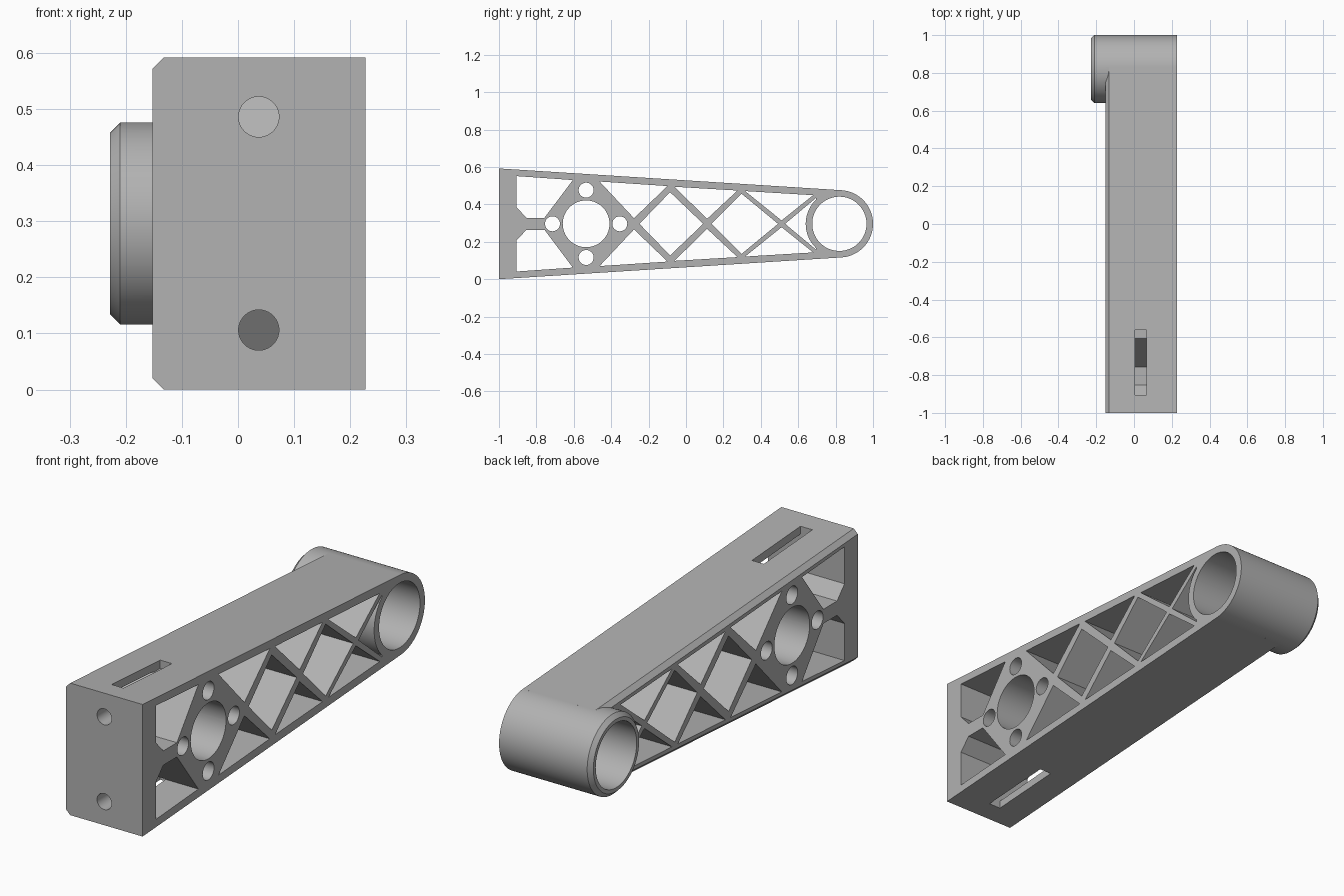
import bpy, bmesh, math
from mathutils import Matrix, Vector

cube = bpy.data.objects.get("Cube")
if cube:
    bpy.data.objects.remove(cube, do_unlink=True)

MID = 0.296                      # mirror height of the arm
X_SIDE, X_BOSS, X_FLAT = -0.152, -0.228, 0.227
END_Y, END_R, CHAMFER = 0.82, 0.18, 0.02

grey = bpy.data.materials.new("plain grey")
grey.use_nodes = True
colour = (0.445, 0.445, 0.445, 1)
grey.diffuse_color = colour
grey.node_tree.nodes["Principled BSDF"].inputs["Base Color"].default_value = colour


def loft(bm, rings):
    """Skin a list of rings of points and cap both ends."""
    rows = [[bm.verts.new(p) for p in ring] for ring in rings]
    n = len(rows[0])
    for a, b in zip(rows, rows[1:]):
        for i in range(n):
            j = (i + 1) % n
            bm.faces.new((a[i], a[j], b[j], b[i]))
    bm.faces.new(rows[0])
    bm.faces.new(rows[-1])


def prism(bm, outline, x0=-0.4, x1=0.4):
    loft(bm, [[(x, y, z) for y, z in outline] for x in (x0, x1)])


def circle(y, z, r, n=64):
    return [(y + r * math.cos(math.tau * i / n), z + r * math.sin(math.tau * i / n))
            for i in range(n)]


def flip(outline):
    return [(y, 2 * MID - z) for y, z in outline]


def make(name, bm):
    bmesh.ops.recalc_face_normals(bm, faces=bm.faces)
    mesh = bpy.data.meshes.new(name)
    bm.to_mesh(mesh)
    bm.free()
    mesh.materials.append(grey)
    ob = bpy.data.objects.new(name, mesh)
    bpy.context.collection.objects.link(ob)
    return ob


def combine(target, tool, operation):
    tool.hide_render = True
    mod = target.modifiers.new(operation.lower(), "BOOLEAN")
    mod.operation, mod.solver, mod.object = operation, "EXACT", tool
    bpy.context.view_layer.objects.active = target
    bpy.ops.object.modifier_apply(modifier=mod.name)
    bpy.data.objects.remove(tool, do_unlink=True)


# Tapered arm, chamfered along the top and bottom of one side
def arm_ring(x, inset):
    tilt, r = 0.0636, END_R - inset
    ty, tz = END_Y + r * math.sin(tilt), r * math.cos(tilt)
    h = MID - inset
    return [(x, -1, MID - h), (x, ty, MID - tz), (x, ty, MID + tz), (x, -1, MID + h)]


bm = bmesh.new()
loft(bm, [arm_ring(X_SIDE, CHAMFER), arm_ring(X_SIDE + CHAMFER, 0), arm_ring(X_FLAT, 0)])
arm = make("arm", bm)

# Truss pockets: upper ones are mirrored below, diamonds sit on the middle
upper = [
    [(-0.906, 0.551), (-0.605, 0.530), (-0.757, 0.328), (-0.853, 0.328), (-0.906, 0.385)],
    [(-0.462, 0.522), (-0.099, 0.498), (-0.278, 0.326)],
    [(-0.062, 0.494), (0.275, 0.474), (0.113, 0.323)],
    [(0.316, 0.471), (0.68, 0.449), (0.511, 0.314)],
]
middle = [
    [(-0.249, MID), (-0.085, 0.465), (0.092, MID), (-0.085, 2 * MID - 0.465)],
    [(0.137, MID), (0.297, 0.457), (0.492, MID), (0.297, 2 * MID - 0.457)],
    [(0.53, MID), (0.695, 0.434), (0.695, 2 * MID - 0.434)],
]
bm = bmesh.new()
for outline in upper + [flip(o) for o in upper] + middle:
    prism(bm, outline)

# Hub bore and its four bolt holes
HUB_Y = -0.534
prism(bm, circle(HUB_Y, MID, 0.125))
for dy, dz in ((1, 0), (-1, 0), (0, 1), (0, -1)):
    prism(bm, circle(HUB_Y + 0.18 * dy, MID + 0.18 * dz, 0.04, 40))
combine(arm, make("side_cutter", bm), "DIFFERENCE")

# Slots in the top and bottom, screw holes in the front
bm = bmesh.new()
slot = [(-0.904, 0.527), (-0.56, 0.527), (-0.56, 0.7), (-0.904, 0.7)]
for outline in (slot, flip(slot)):
    prism(bm, outline, 0.006, 0.065)
for dz in (0.19, -0.19):
    loft(bm, [[(0.037 + u, y, MID + dz + v) for u, v in circle(0, 0, 0.036, 40)]
              for y in (-1.1, -0.88)])
combine(arm, make("slot_cutter", bm), "DIFFERENCE")

# Round end boss with a chamfered rim, then its bore
bm = bmesh.new()
loft(bm, [[(x, y, z) for y, z in circle(END_Y, MID, r, 96)]
          for x, r in ((X_BOSS, END_R - 0.018), (X_BOSS + 0.018, END_R), (X_FLAT, END_R))])
combine(arm, make("end_boss", bm), "UNION")
bm = bmesh.new()
prism(bm, circle(END_Y, MID, 0.145, 96))
combine(arm, make("bore_cutter", bm), "DIFFERENCE")

bpy.ops.object.select_all(action="DESELECT")
arm.select_set(True)
bpy.context.view_layer.objects.active = arm
bpy.ops.object.shade_smooth_by_angle(angle=math.radians(25))
